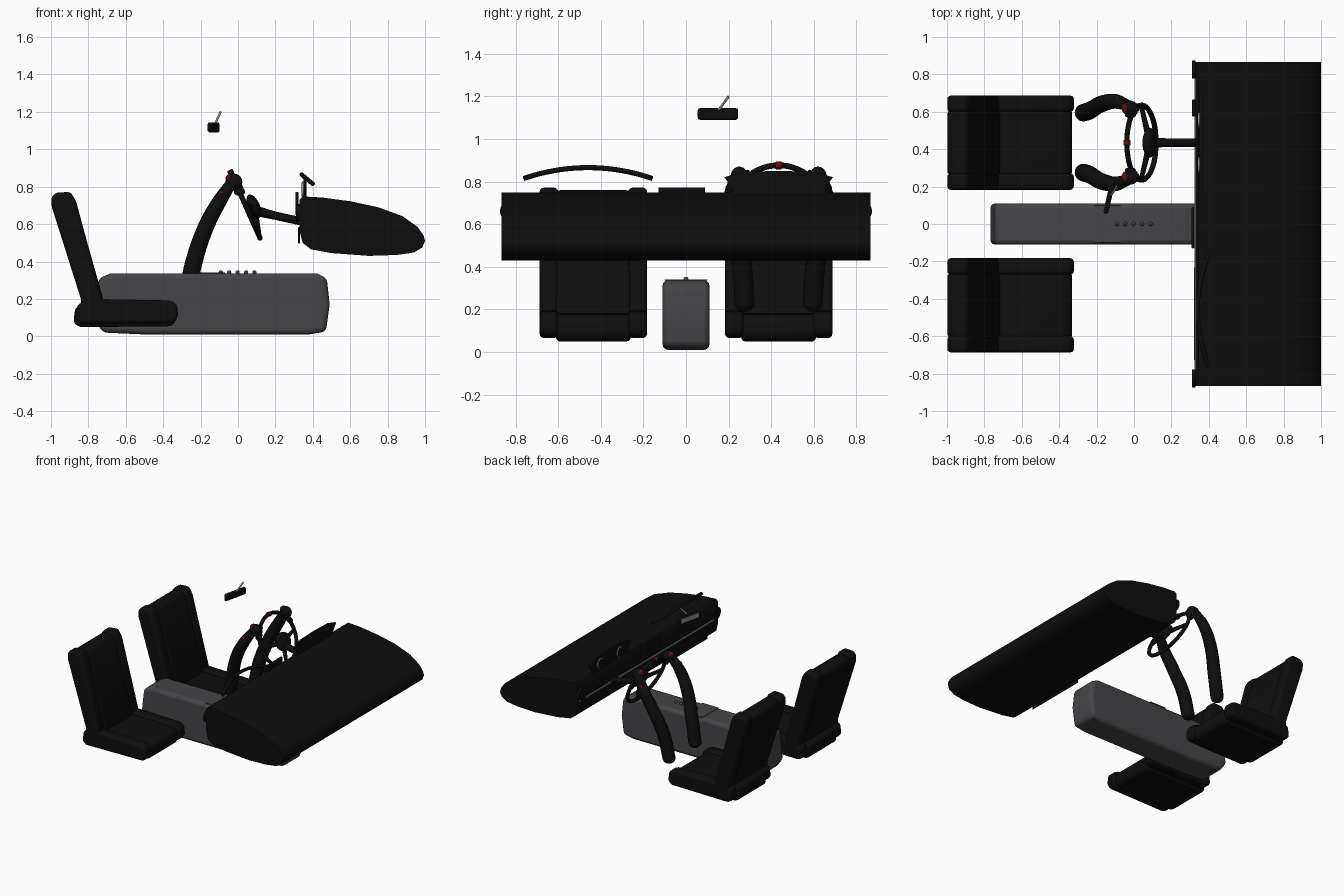
import bpy, bmesh, math
from mathutils import Vector, Matrix

cube = bpy.data.objects.get("Cube")
if cube:
    bpy.data.objects.remove(cube, do_unlink=True)


def material(name, r, g, b):
    m = bpy.data.materials.new(name)
    m.use_nodes = True
    m.diffuse_color = (r, g, b, 1)
    bsdf = m.node_tree.nodes["Principled BSDF"]
    bsdf.inputs["Base Color"].default_value = (r, g, b, 1)
    return m


BLACK = material("black", .004, .004, .004)
GREY = material("console_grey", .06, .06, .066)
SILVER = material("silver", .3, .3, .3)
RED = material("dark_red", .12, .004, .004)


def smooth(ob, mat):
    ob.data.materials.append(mat)
    bpy.ops.object.select_all(action='DESELECT')
    ob.select_set(True)
    bpy.context.view_layer.objects.active = ob
    bpy.ops.object.shade_smooth_by_angle(angle=math.radians(40))
    return ob


def finish(bm, name, mat, bevel=0, segments=3):
    bmesh.ops.recalc_face_normals(bm, faces=bm.faces)
    me = bpy.data.meshes.new(name)
    bm.to_mesh(me)
    bm.free()
    ob = bpy.data.objects.new(name, me)
    bpy.context.collection.objects.link(ob)
    if bevel:
        mod = ob.modifiers.new("soft_edges", 'BEVEL')
        mod.width, mod.segments, mod.limit_method = bevel, segments, 'ANGLE'
    return smooth(ob, mat)


def prism(name, profile, y0, y1, mat, bevel=0):
    """Extrude an (x, z) outline along y."""
    bm = bmesh.new()
    face = bm.faces.new([bm.verts.new((x, y0, z)) for x, z in profile])
    ext = bmesh.ops.extrude_face_region(bm, geom=[face])
    bmesh.ops.translate(bm, vec=(0, y1 - y0, 0),
                        verts=[v for v in ext["geom"] if isinstance(v, bmesh.types.BMVert)])
    return finish(bm, name, mat, bevel)


def box(name, center, size, mat, bevel=0, rot=None):
    bm = bmesh.new()
    bmesh.ops.create_cube(bm, size=1)
    bm.transform(Matrix.LocRotScale(Vector(center), rot, Vector(size)))
    return finish(bm, name, mat, bevel)


def ball(name, center, size, mat, rot=None):
    bm = bmesh.new()
    bmesh.ops.create_uvsphere(bm, u_segments=20, v_segments=12, radius=1)
    bm.transform(Matrix.LocRotScale(Vector(center), rot, Vector(size)))
    return finish(bm, name, mat)


def disc(name, center, radius, depth, mat):
    bm = bmesh.new()
    bmesh.ops.create_cone(bm, cap_ends=True, segments=28, radius1=radius, radius2=radius, depth=depth)
    bm.transform(Matrix.Translation(center) @ Matrix.Rotation(math.pi / 2, 4, 'Y'))
    return finish(bm, name, mat)


def tube(name, points, radii, mat):
    """Round tube along a smooth path, with one radius per point."""
    cu = bpy.data.curves.new(name, 'CURVE')
    cu.dimensions, cu.bevel_depth, cu.bevel_resolution = '3D', 1, 4
    cu.use_fill_caps = True
    sp = cu.splines.new('BEZIER')
    sp.bezier_points.add(len(points) - 1)
    for bp, p, r in zip(sp.bezier_points, points, radii):
        bp.co, bp.radius = p, r
        bp.handle_left_type = bp.handle_right_type = 'AUTO'
    sp.resolution_u = 8
    ob = bpy.data.objects.new(name, cu)
    bpy.context.collection.objects.link(ob)
    bpy.ops.object.select_all(action='DESELECT')
    ob.select_set(True)
    bpy.context.view_layer.objects.active = ob
    bpy.ops.object.convert(target='MESH')
    return smooth(bpy.context.object, mat)


# Dashboard body
dash = [(.33, .73), (.345, .748), (.45, .742), (.6, .722), (.75, .69), (.88, .642),
        (.96, .585), (.992, .54), (1, .51), (.985, .475), (.94, .448), (.85, .435),
        (.7, .43), (.5, .445), (.39, .465), (.345, .5), (.33, .56)]
prism("dashboard", dash, -.865, .865, BLACK)
box("dashboard_trim", (.327, 0, .61), (.008, 1.7, .01), SILVER)
box("centre_screen", (.315, -.02, .71), (.016, .22, .125), BLACK, .006)
box("glove_box_lid", (.327, -.48, .54), (.01, .5, .09), BLACK, .004)
for side, y in (("right", -.825), ("left", .825)):
    disc(side + "_vent", (.32, y, .66), .048, .02, BLACK)
box("driver_vent", (.32, .62, .66), (.02, .09, .05), BLACK, .005)

# Instrument plate with dials
bm = bmesh.new()
outline = [(.25, .73), (.21, .76), (.255, .82), (.17, .845), (0, .85)]
outline += [(-y, z) for y, z in reversed(outline[:-1])]
face = bm.faces.new([bm.verts.new((.365, .435 + y, z)) for y, z in outline])
ext = bmesh.ops.extrude_face_region(bm, geom=[face])
bmesh.ops.translate(bm, vec=(-.015, 0, 0),
                    verts=[v for v in ext["geom"] if isinstance(v, bmesh.types.BMVert)])
finish(bm, "instrument_plate", BLACK)
for i, dy in enumerate((-.12, .12)):
    disc(f"dial_rim_{i}", (.347, .435 + dy, .785), .042, .008, SILVER)
    disc(f"dial_face_{i}", (.345, .435 + dy, .785), .037, .01, BLACK)

# Passenger grab bar
ts = [i / 4 - 1 for i in range(9)]
tube("passenger_bar", [(.34 + .06 * t * t, -.46 + .3 * t, .865 - .05 * t * t) for t in ts],
     [.012] * 9, BLACK)

# Centre console
console = [(-.77, .09), (-.72, .02), (-.5, .01), (.38, .01), (.47, .025), (.49, .17),
           (.475, .31), (.42, .337), (-.68, .337), (-.745, .31)]
prism("centre_console", console, -.11, .11, GREY, .025)
box("console_panel", (-.14, 0, .338), (.14, .2, .006), GREY)
for i in range(5):
    ball(f"console_button_{i}", (-.092 + .045 * i, 0, .342), (.011, .011, .011), GREY)

# Seats
back = [(-.84, .1), (-.84, .2), (-.995, .69), (-1, .74), (-.975, .768), (-.895, .772),
        (-.865, .72), (-.725, .2), (-.72, .1)]
base = [(-.87, .09), (-.86, .17), (-.78, .2), (-.36, .192), (-.325, .17), (-.32, .1),
        (-.345, .07), (-.84, .065)]
for side, yc in (("right", -.435), ("left", .435)):
    prism(side + "_seat_cushion", [(x - .01, z - .016) for x, z in base], yc - .175, yc + .175, BLACK, .018)
    prism(side + "_seat_back", [(x + .008 * (z < .7), z - .012) for x, z in back], yc - .175, yc + .175, BLACK, .02)
    for k in (-1, 1):
        y0, y1 = sorted((yc + k * .165, yc + k * .252))
        prism(side + "_seat_side_bolster", base, y0, y1, BLACK, .024)
        prism(side + "_seat_back_bolster", back, y0, y1, BLACK, .026)

# Steering wheel: rim, hub, spokes, column
yc = .435
tilt = Matrix.Rotation(math.radians(66), 4, 'Y')
frame = Matrix.Translation((.04, yc, .7)) @ tilt
rim = [frame @ Vector((.192 * math.cos(a), .2 * math.sin(a), 0))
       for a in [math.tau * i / 16 for i in range(17)]]
tube("steering_rim", rim, [.014] * 17, BLACK)
ball("steering_hub", (.085, yc, .695), (.068, .08, .032), BLACK, tilt.to_quaternion())
for i, (u, v) in enumerate(((0, -.19), (0, .19), (.185, 0))):
    tube(f"steering_spoke_{i}", [(.085, yc, .69), frame @ Vector((u, v, 0))], [.018, .012], BLACK)
tube("steering_column", [(.08, yc, .675), (.2, yc, .645), (.36, yc, .61)], [.028, .022, .022], BLACK)
top = frame @ Vector((-.192, 0, 0))
box("rim_marker", top, (.032, .03, .032), RED, .006, tilt.to_quaternion())

# Arms and gloved hands
for side, k in (("right", -1), ("left", 1)):
    path = [(-.27, .16, .23), (-.235, .172, .4), (-.165, .21, .6), (-.1, .22, .72), (-.035, .2, .82)]
    tube(side + "_arm", [(x, yc + k * d, z) for x, d, z in path], [.047, .047, .044, .04, .03], BLACK)
    ball(side + "_sleeve_end", (-.27, yc + k * .16, .23), (.047, .047, .04), BLACK)
    ball(side + "_hand", (-.022, yc + k * .185, .825), (.045, .04, .045), BLACK)
    box(side + "_glove_cuff", (-.085, yc + k * .222, .765), (.028, .055, .028), RED, .008,
        Matrix.Rotation(math.radians(32), 3, 'Y').to_quaternion())
    for j in range(4):
        p = frame @ Vector((-.08 - .022 * j, k * (.188 - .014 * j), 0))
        ball(f"{side}_finger_{j}", p, (.03, .013, .022), BLACK)
    ball(side + "_knuckle_patch", (-.045, yc + k * .185, .845), (.022, .026, .022), RED)

# Rear-view mirror
turn = Matrix.Rotation(math.radians(-13), 3, 'Z')
q = turn.to_quaternion()
box("mirror_housing", (-.13, .15, 1.117), (.026, .195, .055), BLACK, .012, q)
box("mirror_glass", Vector((-.13, .15, 1.117)) + turn @ Vector((-.013, 0, 0)),
    (.004, .17, .036), SILVER, 0, q)
tube("mirror_stalk", [(-.125, .15, 1.13), (-.093, .2, 1.2)], [.006, .006], SILVER)
